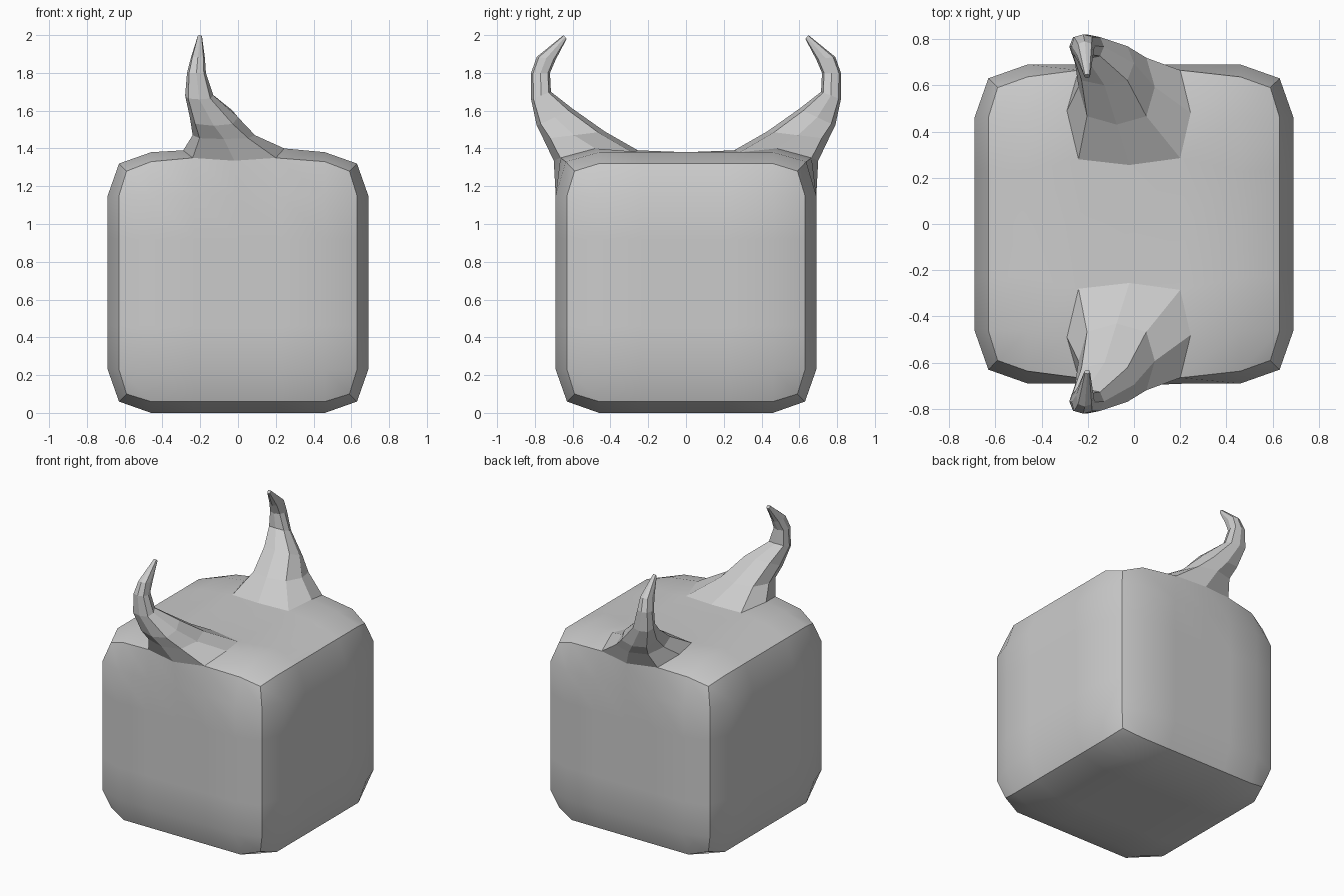
import bpy, bmesh
from math import sin, cos, pi
from mathutils import Vector

if "Cube" in bpy.data.objects:
    bpy.data.objects.remove(bpy.data.objects["Cube"])

# Ring where each horn grows from the body (+y side)
BASE = [(-.24, .28, 1.38), (-.02, .255, 1.39), (.2, .285, 1.38), (.245, .48, 1.4),
        (.2, .665, 1.35), (-.02, .70, 1.335), (-.24, .665, 1.35), (-.29, .49, 1.39)]


def make_object(name, bm):
    bmesh.ops.recalc_face_normals(bm, faces=bm.faces[:])
    me = bpy.data.meshes.new(name)
    bm.to_mesh(me)
    bm.free()
    ob = bpy.data.objects.new(name, me)
    bpy.context.collection.objects.link(ob)
    return ob


# Body: 6x6 grid cube with pillowed faces and pulled-in edges and corners
bm = bmesh.new()
bmesh.ops.create_cube(bm, size=6)
bmesh.ops.subdivide_edges(bm, edges=bm.edges[:], cuts=5, use_grid_fill=True)
for v in bm.verts:
    idx = [round(c) for c in v.co]
    outer = sum(abs(c) == 3 for c in idx)
    far = {1: .69, 2: .63, 3: .59}[outer]
    v.co = [far * c / 3 if abs(c) == 3 else .23 * c for c in idx]
    v.co.z += .69
    # top edges swell slightly beside the horns
    if outer == 2 and abs(idx[1]) == 3 and idx[2] == 3:
        v.co.y *= 1.01
        v.co.z += .01

# Fit the body surface to the horn bases
for x, y, z in BASE:
    for s in (1, -1):
        p = Vector((x, s * y, z))
        min(bm.verts, key=lambda v: (v.co - p).length).co = p
body = make_object("body", bm)
bpy.context.view_layer.objects.active = body
body.select_set(True)
bpy.ops.object.shade_smooth_by_angle(angle=0.65)

# Horn rings: left x, right x, inner (y, z), outer (y, z)
RINGS = [(-.24, .09, .43, 1.49, .755, 1.45),
         (-.255, .0, .60, 1.61, .79, 1.52),
         (-.28, -.13, .715, 1.70, .82, 1.66),
         (-.27, -.17, .72, 1.80, .82, 1.80),
         (-.25, -.175, .69, 1.87, .79, 1.885),
         (-.215, -.19, .632, 1.98, .648, 2.0)]
bm = bmesh.new()
loops = [[bm.verts.new(p) for p in BASE]]
for x0, x1, yi, zi, yo, zo in RINGS:
    ring = []
    for i in range(8):
        a = -3 * pi / 4 + i * pi / 4
        k = 1.1 if i % 2 == 0 else 1
        u, w = k * cos(a), k * sin(a)
        ring.append(bm.verts.new(((x0 + x1) / 2 + u * (x1 - x0) / 2,
                                  (yi + yo) / 2 + w * (yo - yi) / 2,
                                  (zi + zo) / 2 + w * (zo - zi) / 2)))
    loops.append(ring)
for a, b in zip(loops, loops[1:]):
    for i in range(8):
        j = (i + 1) % 8
        bm.faces.new((a[i], a[j], b[j], b[i]))
bm.faces.new(loops[-1])
bm.faces.new(loops[0][::-1])
horns = make_object("horns", bm)
horns.modifiers.new("mirror", 'MIRROR').use_axis = (False, True, False)
